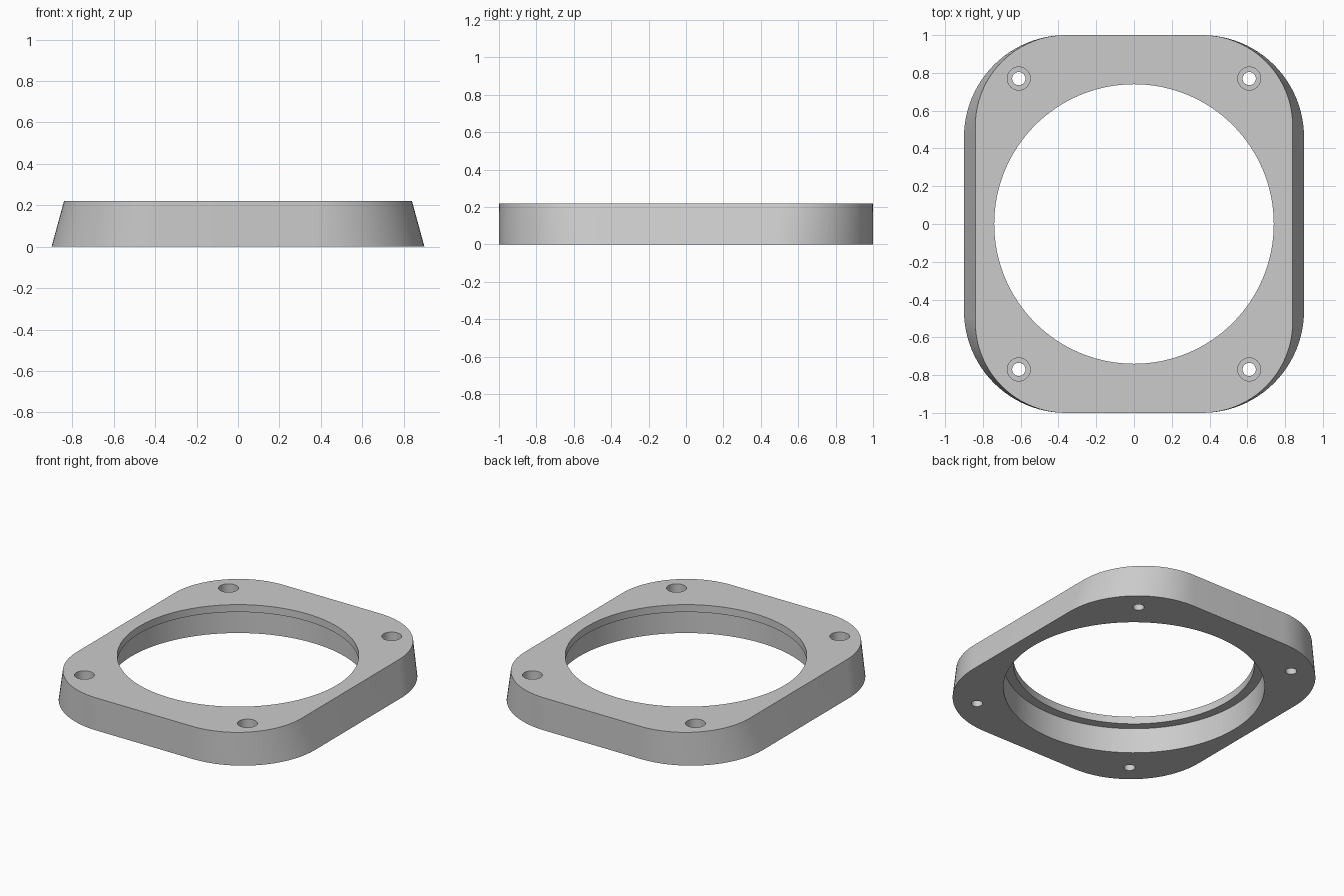
import bpy, bmesh, math

cube = bpy.data.objects.get("Cube")
if cube:
    bpy.data.objects.remove(cube, do_unlink=True)

HEIGHT = 0.22
grey = bpy.data.materials.new("light_grey")
grey.use_nodes = True
grey.diffuse_color = (0.6, 0.6, 0.6, 1)
grey.node_tree.nodes["Principled BSDF"].inputs["Base Color"].default_value = (0.6, 0.6, 0.6, 1)


def rounded_outline(half_x, half_y, radius, z, steps=24):
    """Rounded rectangle as a list of points, counter-clockwise."""
    points = []
    for corner, (sx, sy) in enumerate([(1, 1), (-1, 1), (-1, -1), (1, -1)]):
        for i in range(steps + 1):
            a = math.pi / 2 * (corner + i / steps)
            points.append((sx * (half_x - radius) + radius * math.cos(a),
                           sy * (half_y - radius) + radius * math.sin(a), z))
    return points


def circle(x, y, radius, z, steps):
    return [(x + radius * math.cos(math.tau * i / steps),
             y + radius * math.sin(math.tau * i / steps), z) for i in range(steps)]


def loft(name, rings):
    """Closed solid skinned through rings of equal point count."""
    bm = bmesh.new()
    loops = [[bm.verts.new(p) for p in ring] for ring in rings]
    n = len(loops[0])
    for low, high in zip(loops, loops[1:]):
        for i in range(n):
            j = (i + 1) % n
            bm.faces.new((low[i], low[j], high[j], high[i]))
    bm.faces.new(loops[0][::-1])
    bm.faces.new(loops[-1])
    mesh = bpy.data.meshes.new(name)
    bm.to_mesh(mesh)
    bm.free()
    mesh.materials.append(grey)
    obj = bpy.data.objects.new(name, mesh)
    bpy.context.collection.objects.link(obj)
    return obj


def stepped_bore(name, x, y, low_r, high_r, step_z, steps):
    """Cutter with one radius below the step and another above it."""
    levels = [(low_r, -0.1), (low_r, step_z), (high_r, step_z), (high_r, HEIGHT + 0.1)]
    return loft(name, [circle(x, y, r, z, steps) for r, z in levels])


# Plate with sides that lean inward in x only
plate = loft("mounting_plate", [rounded_outline(0.9, 1, 0.54, 0),
                                rounded_outline(0.84, 1, 0.48, HEIGHT)])

# Main opening with a thin lip at the top, and four counterbored screw holes
cutters = [stepped_bore("opening_cutter", 0, 0, 0.8, 0.74, 0.17, 128)]
for sx in (-1, 1):
    for sy in (-1, 1):
        cutters.append(stepped_bore("screw_cutter", sx * 0.61, sy * 0.77,
                                    0.035, 0.061, 0.11, 32))

bpy.ops.object.select_all(action='DESELECT')
bpy.context.view_layer.objects.active = plate
plate.select_set(True)
for cutter in cutters:
    cutter.hide_render = True
    cut = plate.modifiers.new("cut", 'BOOLEAN')
    cut.operation = 'DIFFERENCE'
    cut.solver = 'EXACT'
    cut.object = cutter
    bpy.ops.object.modifier_apply(modifier=cut.name)
    bpy.data.objects.remove(cutter, do_unlink=True)

bpy.ops.object.shade_smooth_by_angle(angle=math.radians(30))
